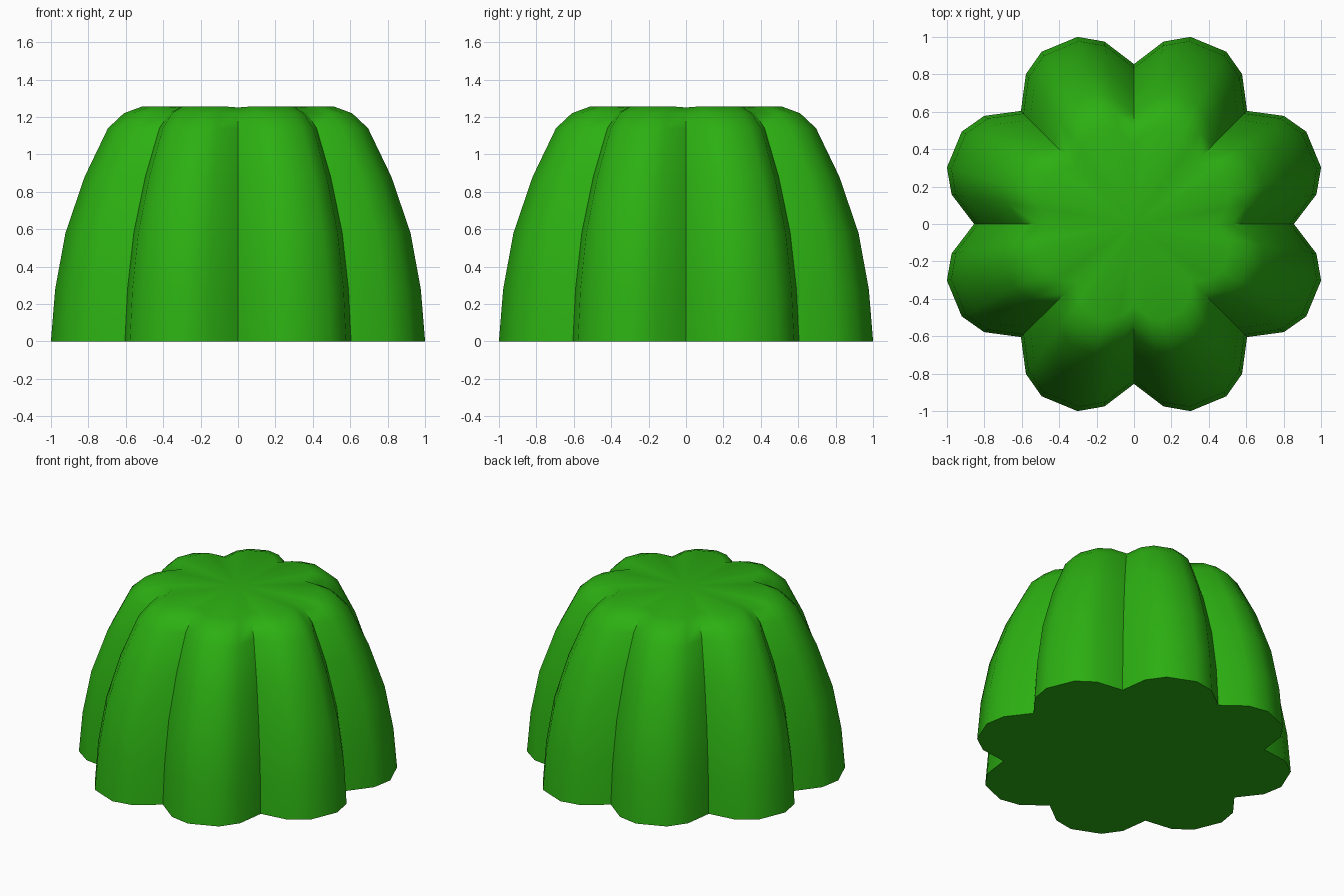
import bpy, bmesh
from math import radians, cos, sin

if "Cube" in bpy.data.objects:
    bpy.data.objects.remove(bpy.data.objects["Cube"])

LOBES = 8
# one lobe of the outline: (angle from its valley, radius)
LOBE = [(0, 0.855), (9.2, 0.988), (16.8, 1.045), (28.2, 1.045), (35.8, 0.988)]
# side profile: (height, outline scale)
RINGS = [(0, 1), (0.28, 0.977), (0.58, 0.922), (0.88, 0.82),
         (1.14, 0.695), (1.22, 0.61), (1.257, 0.51)]

bm = bmesh.new()
rings = []
for i, (z, s) in enumerate(RINGS):
    ring = []
    for k in range(LOBES):
        for a, r in LOBE:
            t = radians(k * 360 / LOBES + a)
            # valleys dip slightly on the top ring
            dip = 0.006 if i == len(RINGS) - 1 and a == 0 else 0
            ring.append(bm.verts.new((r * s * cos(t), r * s * sin(t), z - dip)))
    rings.append(ring)

# fluted side walls
n = len(rings[0])
for lo, hi in zip(rings, rings[1:]):
    for j in range(n):
        k = (j + 1) % n
        bm.faces.new((lo[j], lo[k], hi[k], hi[j]))

# flat base and nearly flat top
bm.faces.new(rings[0][::-1])
centre = bm.verts.new((0, 0, 1.25))
for j in range(n):
    bm.faces.new((rings[-1][j], rings[-1][(j + 1) % n], centre))

mesh = bpy.data.meshes.new("jelly")
bm.to_mesh(mesh)
bm.free()
jelly = bpy.data.objects.new("jelly", mesh)
bpy.context.collection.objects.link(jelly)

# green colour
green = bpy.data.materials.new("green_jelly")
green.diffuse_color = (0.025, 0.43, 0.006, 1)
green.use_nodes = True
green.node_tree.nodes["Principled BSDF"].inputs["Base Color"].default_value = green.diffuse_color
mesh.materials.append(green)

# smooth lobes with sharp valleys and base edge
bpy.context.view_layer.objects.active = jelly
jelly.select_set(True)
bpy.ops.object.shade_smooth_by_angle(angle=radians(38))
